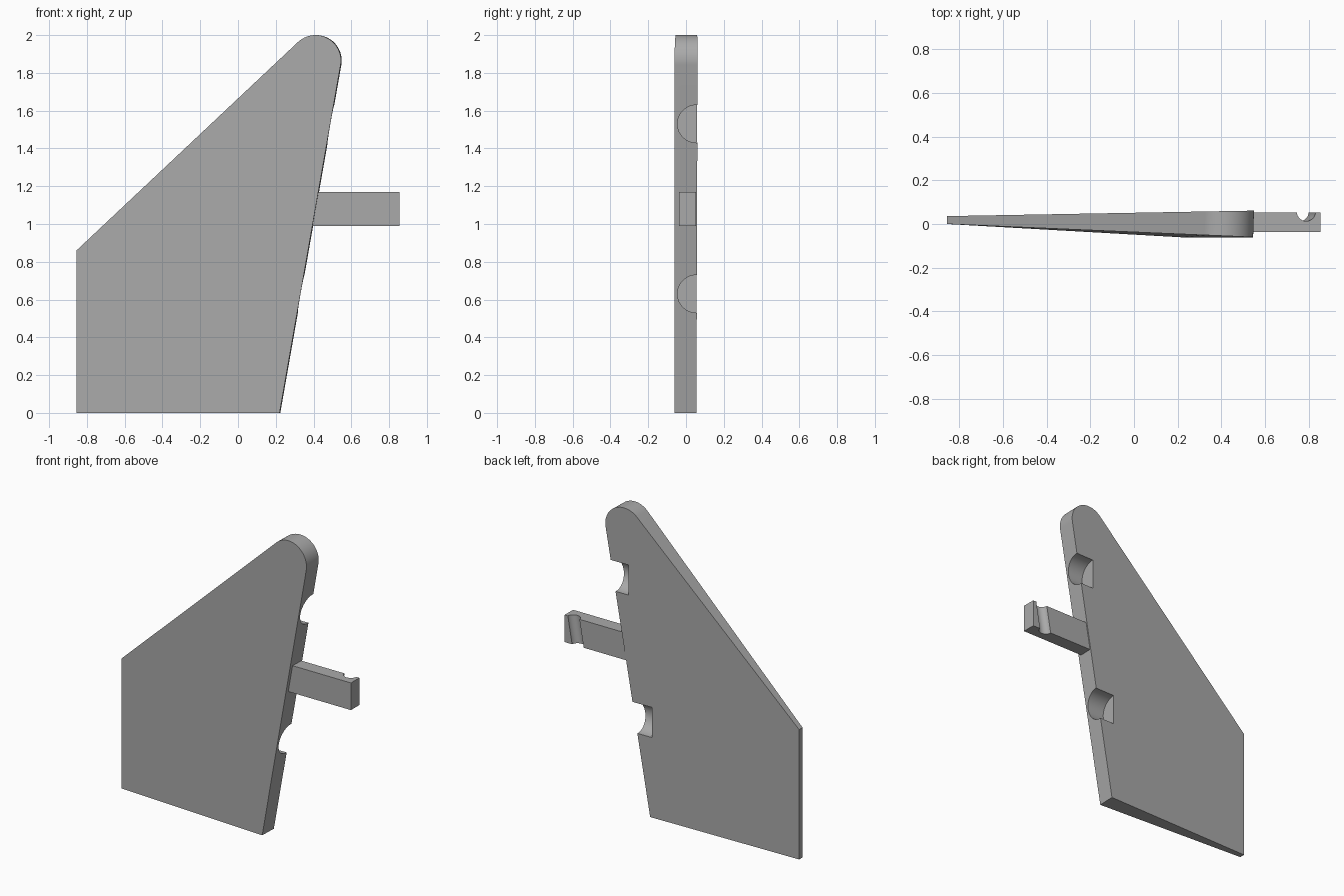
import bpy, bmesh, math
from mathutils import Matrix, Vector

cube = bpy.data.objects.get("Cube")
if cube:
    bpy.data.objects.remove(cube)

grey = bpy.data.materials.new("plain_grey")
grey.use_nodes = True
colour = (0.4, 0.4, 0.4, 1)
grey.diffuse_color = colour
grey.node_tree.nodes["Principled BSDF"].inputs["Base Color"].default_value = colour

LEFT = -0.855
HINGE = 0.22        # hinge edge x at the floor
LEAN = 0.175        # hinge edge x gained per unit height


def make_object(name, bm):
    bmesh.ops.recalc_face_normals(bm, faces=bm.faces)
    mesh = bpy.data.meshes.new(name)
    bm.to_mesh(mesh)
    bm.free()
    mesh.materials.append(grey)
    ob = bpy.data.objects.new(name, mesh)
    bpy.context.collection.objects.link(ob)
    return ob


def cylinder(name, start, end, radius):
    """Round cutter running between two points."""
    a, b = Vector(start), Vector(end)
    turn = (b - a).to_track_quat('Z', 'Y').to_matrix().to_4x4()
    bm = bmesh.new()
    bmesh.ops.create_cone(bm, cap_ends=True, segments=64, radius1=radius,
                          radius2=radius, depth=(b - a).length,
                          matrix=Matrix.Translation((a + b) / 2) @ turn)
    ob = make_object(name, bm)
    ob.hide_render = True
    ob.hide_set(True)
    return ob


def cut(target, cutter):
    mod = target.modifiers.new(cutter.name, 'BOOLEAN')
    mod.operation = 'DIFFERENCE'
    mod.solver = 'EXACT'
    mod.object = cutter


def finish(ob):
    bpy.ops.object.select_all(action='DESELECT')
    ob.select_set(True)
    bpy.context.view_layer.objects.active = ob
    for mod in list(ob.modifiers):
        bpy.ops.object.modifier_apply(modifier=mod.name)
    bpy.ops.object.shade_smooth_by_angle(angle=math.radians(30))


# Tapered fin: outline with a rounded tip, thin at the left edge
outline = [(LEFT, 0), (HINGE, 0)]
for i in range(25):
    a = math.radians(-10 + 143 * i / 24)
    outline.append((0.41 + 0.135 * math.cos(a), 1.865 + 0.135 * math.sin(a)))
outline.append((LEFT, 0.86))

bm = bmesh.new()
front, back = [], []
for x, z in outline:
    t = (x - LEFT) / (HINGE + LEAN * z - LEFT)
    front.append(bm.verts.new((x, -0.061 * t, z)))
    back.append(bm.verts.new((x + 0.004 * t, 0.036 + 0.018 * (x - LEFT), z)))
bm.faces.new(front)
bm.faces.new(back)
for i in range(len(front)):
    j = (i + 1) % len(front)
    bm.faces.new((front[i], front[j], back[j], back[i]))
fin = make_object("fin", bm)

# Half-round hinge notches in the back of the leaning edge
for name, x, z in (("lower_notch", 0.21, 0.63), ("upper_notch", 0.38, 1.53)):
    cut(fin, cylinder(name, (x, 0.055, z), (x + 0.4, 0.055, z), 0.1))
finish(fin)

# Control arm sticking out of the leaning edge
bm = bmesh.new()
bmesh.ops.create_cube(bm, size=1)
bmesh.ops.scale(bm, vec=(0.5, 0.089, 0.18), verts=bm.verts)
bmesh.ops.translate(bm, vec=(0.604, 0.0075, 1.08), verts=bm.verts)
arm = make_object("control_arm", bm)

# Rod groove across the back of the arm, parallel to the hinge edge
cut(arm, cylinder("rod_groove", (0.772 - 0.2 * LEAN, 0.055, 0.88),
                  (0.772 + 0.2 * LEAN, 0.055, 1.28), 0.042))
finish(arm)

# Cutters are no longer needed once the cuts are applied
for name in ("lower_notch", "upper_notch", "rod_groove"):
    bpy.data.objects.remove(bpy.data.objects[name])
